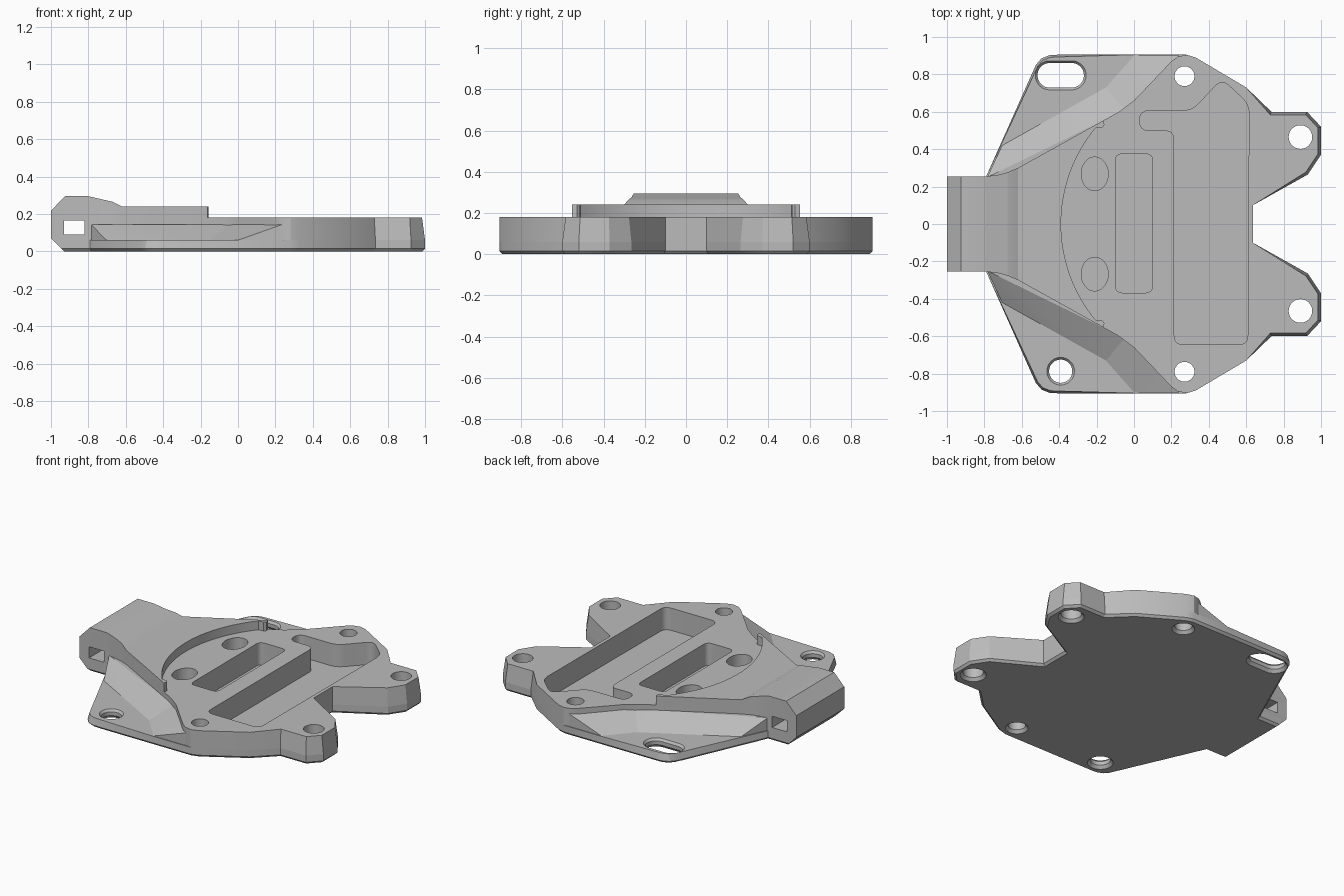
import bpy, bmesh, math
from mathutils import Vector

old = bpy.data.objects.get("Cube")
if old:
    bpy.data.objects.remove(old, do_unlink=True)

grey = bpy.data.materials.new("plain grey")
grey.use_nodes = True
grey.diffuse_color = (0.5, 0.5, 0.5, 1)
grey.node_tree.nodes["Principled BSDF"].inputs["Base Color"].default_value = (0.5, 0.5, 0.5, 1)


def finish(name, bm):
    bmesh.ops.recalc_face_normals(bm, faces=bm.faces)
    mesh = bpy.data.meshes.new(name)
    bm.to_mesh(mesh)
    bm.free()
    mesh.materials.append(grey)
    obj = bpy.data.objects.new(name, mesh)
    bpy.context.collection.objects.link(obj)
    return obj


def loft(name, levels):
    """Solid through outlines with equal point counts; levels = [(points, z)]."""
    bm = bmesh.new()
    rings = [[bm.verts.new((x, y, z)) for x, y in pts] for pts, z in levels]
    n = len(rings[0])
    for a, b in zip(rings, rings[1:]):
        for i in range(n):
            j = (i + 1) % n
            bm.faces.new((a[i], a[j], b[j], b[i]))
    bm.faces.new(rings[0])
    bm.faces.new(rings[-1])
    return finish(name, bm)


def side_prism(name, profile, half):
    """Extrude an x-z profile along y."""
    obj = loft(name, [(profile, -half), (profile, half)])
    for v in obj.data.vertices:
        x, z, y = v.co
        v.co = (x, y, z)
    obj.data.flip_normals()
    return obj


def hull(name, points, floor):
    bm = bmesh.new()
    for x, y, z in points:
        bm.verts.new((x, y, z))
        bm.verts.new((x, y, floor))
    res = bmesh.ops.convex_hull(bm, input=bm.verts)
    loose = {g for g in res["geom_interior"] + res["geom_unused"]
             if isinstance(g, bmesh.types.BMVert)}
    bmesh.ops.delete(bm, geom=list(loose), context="VERTS")
    bmesh.ops.dissolve_limit(bm, angle_limit=0.01, verts=bm.verts, edges=bm.edges)
    return finish(name, bm)


def mirrored(half):
    return half + [(x, -y) for x, y in reversed(half)]


def inset(pts, depth):
    """Move a clockwise outline inward; depth(x, y) gives the amount."""
    out = []
    for i, p in enumerate(pts):
        p, a, b = Vector(p), Vector(pts[i - 1]), Vector(pts[(i + 1) % len(pts)])
        e, f = (p - a).normalized(), (b - p).normalized()
        n, m = Vector((e.y, -e.x)), Vector((f.y, -f.x))
        q = p + (n + m) * depth(*p) / (1 + n.dot(m))
        out.append((q.x, q.y))
    return out


def fillet(pts, r, steps=6):
    out = []
    for i, p in enumerate(pts):
        p, a, b = Vector(p), Vector(pts[i - 1]), Vector(pts[(i + 1) % len(pts)])
        s = p + (a - p).normalized() * min(r, (a - p).length * 0.48)
        e = p + (b - p).normalized() * min(r, (b - p).length * 0.48)
        for k in range(steps + 1):
            t = k / steps
            q = s * (1 - t) ** 2 + p * 2 * t * (1 - t) + e * t * t
            out.append((q.x, q.y))
    return out


def ring(cx, cy, rx, ry=None, stretch=0, n=40):
    pts = []
    for i in range(n):
        a = (i + 0.5) * math.tau / n
        pts.append((cx + rx * math.cos(a) + math.copysign(stretch, math.cos(a)),
                    cy + (ry or rx) * math.sin(a)))
    return pts


# Outlines, nose to prong
right = [(0.28, 0.905), (0.33, 0.89), (0.6, 0.73), (0.735, 0.6), (0.925, 0.6),
         (1, 0.52), (1, 0.37), (0.93, 0.265), (0.635, 0.1)]
body_line = mirrored([(-1, 0.255), (-0.79, 0.255), (-0.73, 0.262), (-0.68, 0.275),
                      (-0.62, 0.3), (-0.08, 0.6), (0, 0.66), (0.2, 0.87),
                      (0.235, 0.895)] + right)
base_line = mirrored([(-1, 0.255), (-0.79, 0.255), (-0.525, 0.85), (-0.495, 0.885),
                      (-0.45, 0.903), (-0.41, 0.905), (0, 0.905)] + right)

# Base plate with chamfered underside and body with drafted prongs
STEP, DECK, RAISED = 0.06, 0.18, 0.24
base = loft("base_plate", [
    (inset(base_line, lambda x, y: 0.014), 0), (base_line, 0.015),
    (inset(base_line, lambda x, y: 0.012 if x < -0.1 and abs(y) > 0.3 else 0), STEP)])
drafted = inset(body_line, lambda x, y: 0.016 if x > 0.7 else 0)
body = loft("main_body", [(body_line, STEP), (drafted, DECK), (drafted, 0.4)])

# Side profile that trims the nose and raised deck
trim = side_prism("profile_trim", [
    (-1.0725, 0.1425), (-0.83, -0.1), (1.2, -0.1), (1.2, RAISED), (-0.62, RAISED),
    (-0.67, 0.265), (-0.8, 0.295), (-0.925, 0.295)], 1.2)

# Lower deck, bounded by the curved step
arc = []
for i in range(33):
    a = 0.69 * (1 - i / 16)
    arc.append((0.416 - 0.806 * math.cos(a), 0.806 * math.sin(a)))
tip = [(-0.17, 0.515), (-0.158, 0.53), (-0.165, 0.56), (-0.165, 1.2), (1.3, 1.2)]
deck = loft("deck_cutter", [(arc + [(x, -y) for x, y in tip] + tip[::-1], z)
                            for z in (DECK, 0.5)])
tunnel = side_prism("tunnel_cutter", [(-0.93, 0.09), (-0.82, 0.09),
                                      (-0.82, 0.165), (-0.93, 0.165)], 0.5)

# Pockets
big = fillet([(0.215, -0.645), (0.608, -0.645), (0.615, 0.64), (0.47, 0.775),
              (0.31, 0.605), (0.03, 0.605), (0.03, 0.5), (0.215, 0.5)], 0.05)
small = fillet([(-0.1, -0.368), (0.1, -0.368), (0.1, 0.375), (-0.1, 0.375)], 0.04)
cutters = [loft("pocket_cutter", [(p, 0.03), (p, 0.5)]) for p in (big, small)]
for s in (1, -1):
    oval = ring(-0.21, 0.268 * s, 0.072, 0.09)
    cutters.append(loft("oval_cutter", [(oval, 0.045), (oval, 0.5)]))
    # Bolt holes with chamfered mouths below
    for x, y, r in ((0.27, 0.79, 0.053), (0.89, 0.465, 0.063)):
        cutters.append(loft("hole_cutter", [
            (ring(x, y * s, r + 0.025), -0.01), (ring(x, y * s, r), 0.02),
            (ring(x, y * s, r), 0.5)]))

# Wing hole and slot
wing_cutters = []
for y, r, w in ((-0.787, 0.062, 0), (0.795, 0.066, 0.058)):
    wing_cutters.append(loft("wing_hole_cutter", [
        (ring(-0.392, y, r + d, stretch=w), z)
        for d, z in ((0.025, -0.01), (0, 0.02), (0, 0.045), (0.02, 0.07), (0.02, 0.3))]))


def carve(obj, tools):
    for tool, mode in tools:
        mod = obj.modifiers.new("cut", "BOOLEAN")
        mod.object, mod.operation, mod.solver = tool, mode, "EXACT"
    bpy.context.view_layer.update()
    graph = bpy.context.evaluated_depsgraph_get()
    mesh = bpy.data.meshes.new_from_object(obj.evaluated_get(graph))
    obj.modifiers.clear()
    obj.data = mesh
    mesh.materials.clear()
    mesh.materials.append(grey)
    for p in mesh.polygons:
        p.material_index = 0


holes = [(c, "DIFFERENCE") for c in cutters]
carve(base, [(trim, "INTERSECT")] + holes + [(c, "DIFFERENCE") for c in wing_cutters])
carve(body, [(trim, "INTERSECT"), (deck, "DIFFERENCE"), (tunnel, "DIFFERENCE")] + holes)
for c in cutters + wing_cutters + [trim, deck, tunnel]:
    bpy.data.objects.remove(c, do_unlink=True)

# Sloped wing ramps against the body walls
parts = [base, body]
HIGH = 0.145
for s, side in ((1, "left"), (-1, "right")):
    nose_ramp = [(-0.785, 0.25, HIGH), (-0.65, 0.27, HIGH), (-0.05, 0.61, HIGH),
                 (-0.705, 0.42, STEP), (-0.15, 0.73, STEP)]
    back_ramp = [(-0.05, 0.61, HIGH), (0.01, 0.65, HIGH), (0.2, 0.86, HIGH),
                 (0.24, 0.9, HIGH), (-0.15, 0.73, STEP), (0, 0.9, STEP)]
    for label, pts in (("nose", nose_ramp), ("rear", back_ramp)):
        parts.append(hull(f"{side}_{label}_ramp", [(x, y * s, z) for x, y, z in pts], 0.05))

bpy.ops.object.select_all(action="DESELECT")
for p in parts:
    p.select_set(True)
bpy.context.view_layer.objects.active = body
bpy.ops.object.shade_smooth_by_angle(angle=math.radians(25))
